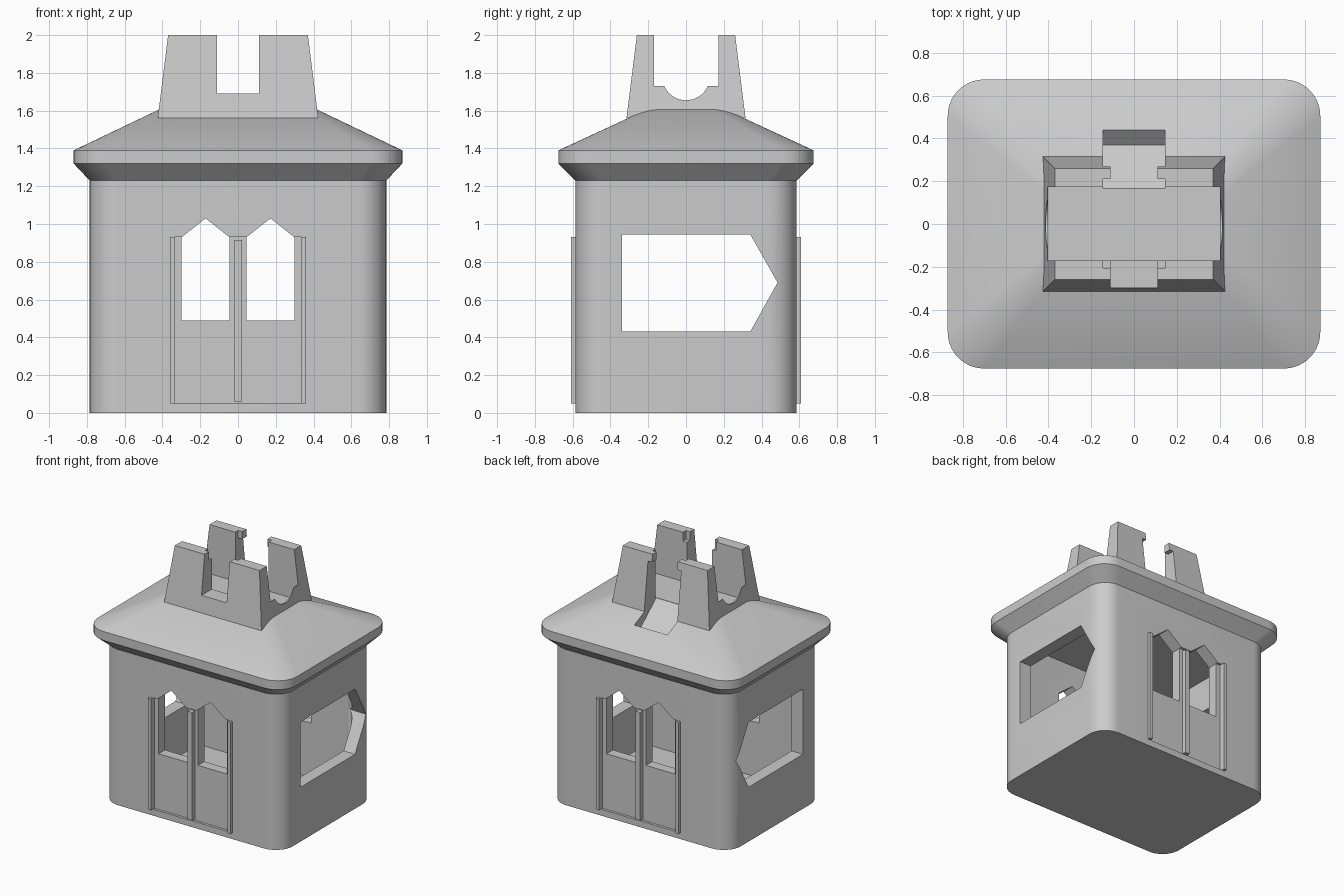
import bpy, bmesh, math
from mathutils import Vector

cube = bpy.data.objects.get("Cube")
if cube:
    bpy.data.objects.remove(cube, do_unlink=True)

grey = bpy.data.materials.new("light_grey")
grey.use_nodes = True
colour = (0.6, 0.6, 0.6, 1)
grey.diffuse_color = colour
grey.node_tree.nodes["Principled BSDF"].inputs["Base Color"].default_value = colour


def add_object(name, bm):
    bmesh.ops.recalc_face_normals(bm, faces=bm.faces)
    mesh = bpy.data.meshes.new(name)
    bm.to_mesh(mesh)
    bm.free()
    mesh.materials.append(grey)
    obj = bpy.data.objects.new(name, mesh)
    bpy.context.collection.objects.link(obj)
    return obj


def loft(name, rings):
    """Skin closed rings of points, capped at both ends."""
    bm = bmesh.new()
    loops = [[bm.verts.new(p) for p in ring] for ring in rings]
    n = len(loops[0])
    for a, b in zip(loops, loops[1:]):
        for i in range(n):
            j = (i + 1) % n
            bm.faces.new((a[i], a[j], b[j], b[i]))
    bm.faces.new(loops[0])
    bm.faces.new(loops[-1])
    return add_object(name, bm)


def rounded_ring(hx, hy, r, z, steps=10):
    ring = []
    for k, (sx, sy) in enumerate(((1, 1), (-1, 1), (-1, -1), (1, -1))):
        for i in range(steps + 1):
            a = math.pi / 2 * (k + i / steps)
            ring.append((sx * (hx - r) + r * math.cos(a),
                         sy * (hy - r) + r * math.sin(a), z))
    return ring


def rect_ring(hx, hy, z):
    return [(hx, hy, z), (-hx, hy, z), (-hx, -hy, z), (hx, -hy, z)]


def box(name, x, y, z):
    cx, cy = sum(x) / 2, sum(y) / 2
    return loft(name, [[Vector(p) + Vector((cx, cy, 0)) for p in
                        rect_ring((x[1] - x[0]) / 2, (y[1] - y[0]) / 2, h)] for h in z])


def prism(name, points, axis, low, high):
    """Extrude a profile along x (points are y, z) or y (points are x, z)."""
    def place(p, d):
        return (d, p[0], p[1]) if axis == "x" else (p[0], d, p[1])
    return loft(name, [[place(p, d) for p in points] for d in (low, high)])


def cut(target, cutters):
    for c in cutters:
        c.hide_render = True
        mod = target.modifiers.new("cut", "BOOLEAN")
        mod.operation = "DIFFERENCE"
        mod.solver = "EXACT"
        mod.object = c
    bpy.context.view_layer.update()
    graph = bpy.context.evaluated_depsgraph_get()
    mesh = bpy.data.meshes.new_from_object(target.evaluated_get(graph))
    target.modifiers.clear()
    target.data = mesh


# Cabin with flared eave and hipped roof
cabin = loft("cabin", [
    rounded_ring(0.785, 0.585, 0.15, 0),
    rounded_ring(0.785, 0.585, 0.15, 1.23),
    rounded_ring(0.87, 0.675, 0.17, 1.32),
    rounded_ring(0.87, 0.675, 0.17, 1.39),
    rounded_ring(0.41, 0.20, 0.06, 1.61)])

# Sloping channel at the back, shared by roof and hanger
channel = prism("channel_cutter", [(0.165, 1.61), (0.37, 1.44), (0.47, 1.527),
                                   (0.47, 1.94), (0.165, 1.94)], "x", -0.145, 0.145)

room = loft("room_cutter", [rounded_ring(0.685, 0.485, 0.06, z) for z in (0.06, 1.2)])
side_window = prism("side_window_cutter", [(-0.34, 0.43), (0.34, 0.43), (0.485, 0.69),
                                           (0.34, 0.945), (-0.34, 0.945)], "x", -1, 1)
cabin_cutters = [room, side_window, channel]
for s in (-1, 1):
    cabin_cutters.append(prism("door_window_cutter", [
        (s * 0.045, 0.49), (s * 0.298, 0.49), (s * 0.298, 0.93),
        (s * 0.172, 1.03), (s * 0.045, 0.93)], "y", -1, 1))
    cabin_cutters.append(box("door_recess_cutter", (-0.335, 0.335),
                             sorted((s * 0.565, s * 0.8)), (0.05, 0.93)))
cut(cabin, cabin_cutters)

# Door rails and centre strips, front and back
parts = [cabin]
for s, side in ((-1, "front"), (1, "back")):
    parts.append(box(side + "_door_strip", (-0.02, 0.02),
                     sorted((s * 0.55, s * 0.6)), (0.06, 0.915)))
    for t, hand in ((-1, "right"), (1, "left")):
        parts.append(box(f"{side}_{hand}_door_rail", sorted((t * 0.335, t * 0.36)),
                         sorted((s * 0.55, s * 0.61)), (0.05, 0.93)))

# Hanger bracket: tapered block slotted into four posts
hanger = loft("hanger_bracket", [rect_ring(0.425, 0.315, 1.56), rect_ring(0.37, 0.26, 2.0)])
top = 2.2
pocket = box("pocket_cutter", (-0.402, 0.402), (-0.17, 0.173), (1.612, top))
cross_slot = box("cross_slot_cutter", (-0.6, 0.6), (-0.17, 0.173), (1.73, top))
groove = prism("groove_cutter", [(0.126 * math.cos(a), 1.781 + 0.126 * math.sin(a))
                                 for a in (math.tau * i / 48 for i in range(48))],
               "x", -0.6, 0.6)
long_slot = box("long_slot_cutter", (-0.11, 0.11), (-0.5, 0.5), (1.69, top))
notches = box("notch_cutter", (-0.145, 0.145), (-0.205, 0.21), (1.93, top))
hanger_cutters = [pocket, cross_slot, groove, long_slot, notches, channel]
cut(hanger, hanger_cutters)
parts.append(hanger)

for c in set(cabin_cutters + hanger_cutters):
    bpy.data.objects.remove(c, do_unlink=True)

# Smooth rounded corners, keep edges crisp
bpy.ops.object.select_all(action="DESELECT")
for p in parts:
    p.select_set(True)
bpy.context.view_layer.objects.active = cabin
bpy.ops.object.shade_smooth_by_angle(angle=math.radians(30))
